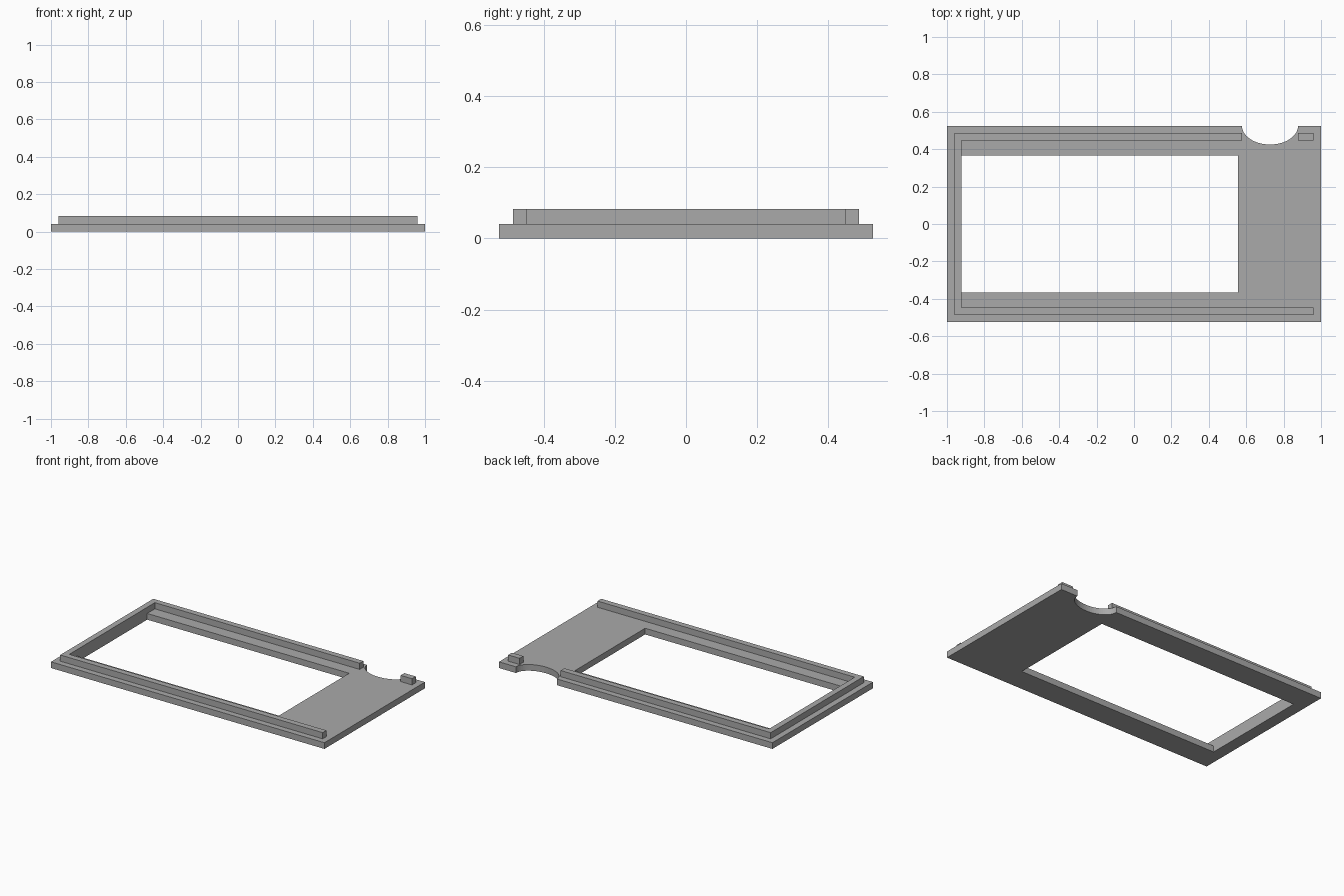
import bpy
from math import cos, sin, pi

cube = bpy.data.objects.get("Cube")
if cube:
    bpy.data.objects.remove(cube, do_unlink=True)

grey = bpy.data.materials.new("plain grey")
grey.use_nodes = True
colour = (0.4, 0.4, 0.4, 1)
grey.diffuse_color = colour
grey.node_tree.nodes["Principled BSDF"].inputs["Base Color"].default_value = colour

HALF_Y = 0.525           # half depth of the plate
THICK = 0.041            # plate thickness, also the rail height
RAIL_X, RAIL_Y, RAIL_W = 0.96, 0.486, 0.039
NOTCH_X, NOTCH_R, NOTCH_D = 0.727, 0.15, 0.10


def slab(name, outlines, bottom):
    """Extrude flat outlines (later ones are holes) into a solid slab."""
    curve = bpy.data.curves.new(name, "CURVE")
    curve.dimensions = "2D"
    curve.fill_mode = "BOTH"
    curve.extrude = THICK / 2
    for outline in outlines:
        spline = curve.splines.new("POLY")
        spline.points.add(len(outline) - 1)
        for point, (x, y) in zip(spline.points, outline):
            point.co = (x, y, 0, 1)
        spline.use_cyclic_u = True
    shape = bpy.data.objects.new(name + "_outline", curve)
    bpy.context.collection.objects.link(shape)
    bpy.context.view_layer.update()
    mesh = bpy.data.meshes.new_from_object(
        shape.evaluated_get(bpy.context.evaluated_depsgraph_get()))
    bpy.data.objects.remove(shape, do_unlink=True)
    mesh.name = name
    for poly in mesh.polygons:
        poly.use_smooth = False
    mesh.materials.clear()
    mesh.materials.append(grey)
    part = bpy.data.objects.new(name, mesh)
    part.location.z = bottom + THICK / 2
    bpy.context.collection.objects.link(part)
    return part


def rect(x0, x1, y0, y1):
    return [(x0, y0), (x1, y0), (x1, y1), (x0, y1)]


# Base plate with a curved thumb notch in the back edge and a window
STEPS = 32
notch = [(NOTCH_X + NOTCH_R * cos(pi * i / STEPS),
          HALF_Y - NOTCH_D * sin(pi * i / STEPS)) for i in range(STEPS + 1)]
plate = [(-1, -HALF_Y), (1, -HALF_Y), (1, HALF_Y)] + notch + [(-1, HALF_Y)]
window = rect(-0.921, 0.556, -0.367, 0.367)
slab("base_plate", [plate, window], 0)

# Raised rail running round the front, right and back edges
inner_x, inner_y = RAIL_X - RAIL_W, RAIL_Y - RAIL_W
gap_start, gap_end = NOTCH_X - NOTCH_R, NOTCH_X + NOTCH_R
slab("raised_rail", [[
    (RAIL_X, -RAIL_Y), (RAIL_X, -inner_y), (-inner_x, -inner_y),
    (-inner_x, inner_y), (gap_start, inner_y), (gap_start, RAIL_Y),
    (-RAIL_X, RAIL_Y), (-RAIL_X, -RAIL_Y)]], THICK)

# Short piece of rail beyond the notch
slab("rail_stub", [rect(gap_end, RAIL_X, inner_y, RAIL_Y)], THICK)
